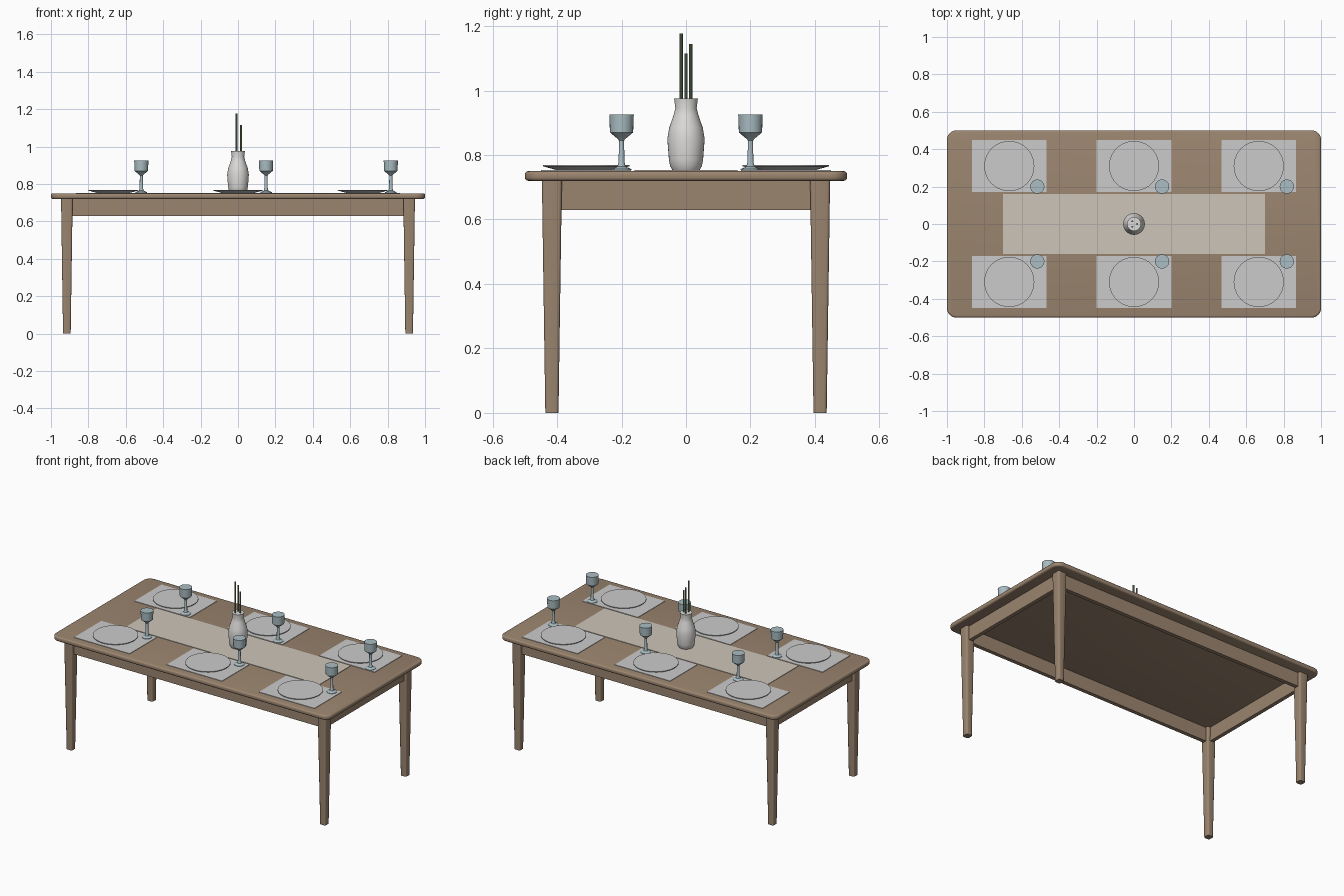
import bpy, bmesh, math
from mathutils import Matrix

if "Cube" in bpy.data.objects:
    bpy.data.objects.remove(bpy.data.objects["Cube"])


def material(name, rgb):
    m = bpy.data.materials.new(name)
    m.diffuse_color = (*rgb, 1)
    m.use_nodes = True
    m.node_tree.nodes["Principled BSDF"].inputs["Base Color"].default_value = m.diffuse_color
    return m


WOOD = material("wood", (0.33, 0.235, 0.16))
LINEN = material("linen", (0.61, 0.56, 0.49))
GLASS = material("glass", (0.40, 0.51, 0.54))
GREEN = material("stem green", (0.16, 0.24, 0.13))
CERAMIC = material("ceramic", (0.72, 0.71, 0.69))
TOP = 0.75


def finish(name, bm, mat=None, smooth=True):
    bmesh.ops.recalc_face_normals(bm, faces=bm.faces)
    me = bpy.data.meshes.new(name)
    bm.to_mesh(me)
    bm.free()
    ob = bpy.data.objects.new(name, me)
    bpy.context.collection.objects.link(ob)
    if mat:
        me.materials.append(mat)
    if smooth:
        bpy.ops.object.select_all(action='DESELECT')
        bpy.context.view_layer.objects.active = ob
        ob.select_set(True)
        bpy.ops.object.shade_smooth_by_angle(angle=math.radians(35))
    return ob


def box_mesh(center, size):
    bm = bmesh.new()
    bmesh.ops.create_cube(bm, size=1, matrix=Matrix.Translation(center) @ Matrix.Diagonal((*size, 1)))
    return bm


def bevel(bm, edges, width, segments):
    bmesh.ops.bevel(bm, geom=edges, offset=width, segments=segments, profile=0.5, affect='EDGES')


def upright_edges(bm):
    return [e for e in bm.edges if abs(e.verts[0].co.z - e.verts[1].co.z) > 0.02]


def lathe(name, profile, center, mat=None, sides=32):
    """Closed solid of revolution from (radius, z) points, bottom to top."""
    bm = bmesh.new()
    rings = []
    for r, z in profile:
        rings.append([bm.verts.new((center[0] + r * math.cos(2 * math.pi * i / sides),
                                    center[1] + r * math.sin(2 * math.pi * i / sides), z))
                      for i in range(sides)])
    for a, b in zip(rings, rings[1:]):
        for i in range(sides):
            j = (i + 1) % sides
            bm.faces.new((a[i], a[j], b[j], b[i]))
    bm.faces.new(rings[0])
    bm.faces.new(rings[-1])
    return finish(name, bm, mat)


# Tabletop: rounded corners, then softened rims
bm = box_mesh((0, 0, 0.735), (2, 1, 0.03))
bevel(bm, upright_edges(bm), 0.05, 8)
rims = [e for e in bm.edges if abs(e.verts[0].co.z - e.verts[1].co.z) < 1e-5]
bevel(bm, rims, 0.01, 3)
finish("tabletop", bm, WOOD)

# Tapered legs
for sx, xn in ((-1, "left"), (1, "right")):
    for sy, yn in ((-1, "front"), (1, "back")):
        bm = box_mesh((0, 0, 0.36), (0.062, 0.062, 0.72))
        for v in bm.verts:
            if v.co.z < 0.1:
                v.co.x *= 0.66
                v.co.y *= 0.66
        bevel(bm, upright_edges(bm), 0.009, 3)
        bmesh.ops.translate(bm, verts=bm.verts, vec=(sx * 0.915, sy * 0.416, 0))
        finish(f"{yn}_{xn}_leg", bm, WOOD)

# Aprons
for s, yn, xn in ((-1, "front", "left"), (1, "back", "right")):
    finish(f"{yn}_apron", box_mesh((0, s * 0.416, 0.675), (1.79, 0.025, 0.09)), WOOD, False)
    finish(f"{xn}_apron", box_mesh((s * 0.915, 0, 0.675), (0.025, 0.80, 0.09)), WOOD, False)

# Table runner
finish("table_runner", box_mesh((0, 0, TOP + 0.0015), (1.40, 0.32, 0.003)), LINEN, False)

# Place settings: mat, plate, glass
PLATE = [(0.09, 0.753), (0.134, 0.765), (0.134, 0.769)]
GOBLET = [(0.031, 0.753), (0.031, 0.756), (0.013, 0.764), (0.009, 0.778), (0.008, 0.845),
          (0.012, 0.850), (0.036, 0.870), (0.038, 0.926)]
n = 0
for sy in (-1, 1):
    for x in (-0.667, 0, 0.667):
        n += 1
        finish(f"placemat_{n}", box_mesh((x, sy * 0.31, TOP + 0.0015), (0.40, 0.28, 0.003)), None, False)
        lathe(f"plate_{n}", PLATE, (x, sy * 0.31), None, 40)
        lathe(f"glass_{n}", GOBLET, (x + 0.15, sy * 0.20), GLASS, 24)

# Vase
lathe("vase", [(0.042, 0.753), (0.049, 0.765), (0.053, 0.785), (0.058, 0.850), (0.052, 0.885),
               (0.039, 0.922), (0.033, 0.945), (0.037, 0.976)], (0, 0), CERAMIC, 32)

# Stems in a triangle
for k, top in enumerate((1.115, 1.145, 1.177)):
    a = k * 2 * math.pi / 3
    lathe(f"stem_{k + 1}", [(0.005, 0.90), (0.005, top)],
          (0.017 * math.cos(a), 0.017 * math.sin(a)), GREEN, 10)
